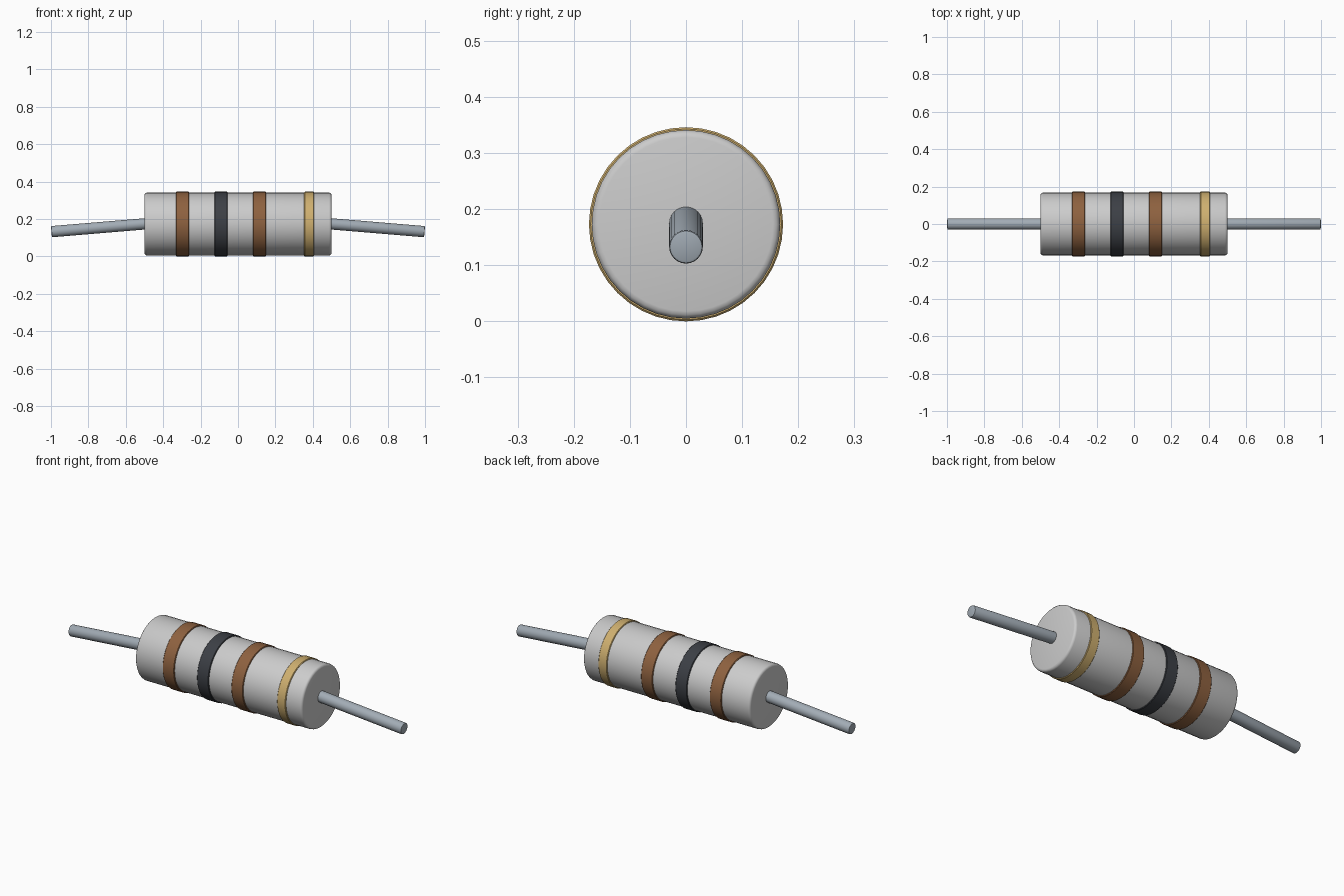
import bpy, bmesh, math
from mathutils import Vector, Matrix

if "Cube" in bpy.data.objects:
    bpy.data.objects.remove(bpy.data.objects["Cube"])

R = 0.173          # outer band radius, also the height of the axis
SIDES = 40


def material(name, rgb):
    m = bpy.data.materials.new(name)
    m.diffuse_color = (*rgb, 1)
    m.use_nodes = True
    m.node_tree.nodes["Principled BSDF"].inputs["Base Color"].default_value = m.diffuse_color
    return m


def lathe(name, profile, mat, sides=SIDES, closed=False, matrix=None):
    """Revolve (x, radius) points around the x axis."""
    bm = bmesh.new()
    rings = []
    for x, r in profile:
        rings.append([bm.verts.new((x, r * math.sin(a), r * math.cos(a)))
                      for a in (2 * math.pi * i / sides for i in range(sides))])
    pairs = list(zip(rings, rings[1:]))
    if closed:
        pairs.append((rings[-1], rings[0]))
    else:
        bm.faces.new(rings[0])
        bm.faces.new(rings[-1])
    for a, b in pairs:
        for i in range(sides):
            j = (i + 1) % sides
            bm.faces.new((a[i], a[j], b[j], b[i]))
    bmesh.ops.recalc_face_normals(bm, faces=bm.faces)
    bm.transform(matrix or Matrix.Translation((0, 0, R)))
    me = bpy.data.meshes.new(name)
    bm.to_mesh(me)
    bm.free()
    ob = bpy.data.objects.new(name, me)
    bpy.context.collection.objects.link(ob)
    me.materials.append(mat)
    bpy.ops.object.select_all(action='DESELECT')
    ob.select_set(True)
    bpy.context.view_layer.objects.active = ob
    bpy.ops.object.shade_smooth_by_angle(angle=math.radians(35))
    return ob


def rounded_end(x, r, b, n=3):
    """Quarter-round edge from the flat cap at x up to radius r."""
    return [(x - b + b * math.sin(t), r - b + b * math.cos(t))
            for t in (math.pi / 2 * i / n for i in range(n + 1))]


# Ceramic body with rounded rims
end = rounded_end(0.5, 0.168, 0.013)
lathe("body", [(-x, r) for x, r in reversed(end)] + end,
      material("ceramic", (0.74, 0.76, 0.73)))

# Colour bands as thin raised rings
brown = material("brown", (0.27, 0.12, 0.05))
black = material("black", (0.045, 0.05, 0.06))
gold = material("gold", (0.62, 0.43, 0.16))
for name, x, w, mat in (("first_band", -0.297, 0.07, brown),
                        ("second_band", -0.091, 0.07, black),
                        ("multiplier_band", 0.115, 0.07, brown),
                        ("tolerance_band", 0.38, 0.052, gold)):
    h, b = w / 2, 0.003
    lathe(name, [(x - h, 0.163), (x - h, R - b), (x - h + b, R),
                 (x + h - b, R), (x + h, R - b), (x + h, 0.163)], mat, closed=True)

# Wire leads drooping slightly, mirrored to the other end
start, tip = Vector((0.47, 0, 0.1765)), Vector((0.9975, 0, 0.1325))
d = tip - start
droop = Matrix.Translation(start) @ Matrix.Rotation(math.atan2(-d.z, d.x), 4, 'Y')
lead = lathe("wire_leads", [(0, 0.03)] + rounded_end(d.length, 0.03, 0.005, 2),
             material("tinned_wire", (0.36, 0.41, 0.46)), sides=24, matrix=droop)
lead.modifiers.new("mirror", 'MIRROR').use_clip = False
